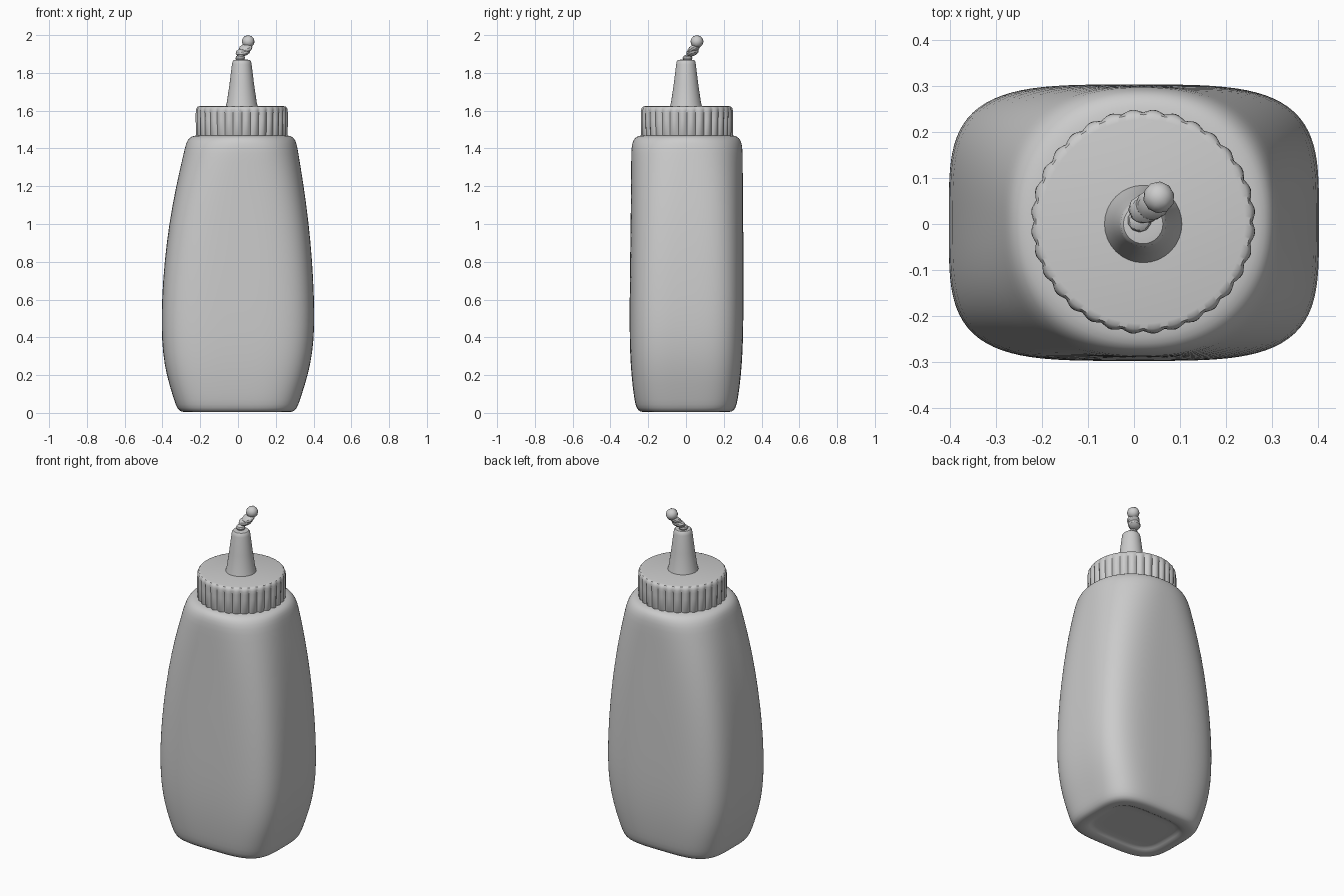
import bpy, bmesh
from math import sin, cos, pi, radians
from mathutils import Matrix, Euler


def finish(name, bm, angle=None):
    bmesh.ops.recalc_face_normals(bm, faces=bm.faces)
    mesh = bpy.data.meshes.new(name)
    bm.to_mesh(mesh)
    bm.free()
    obj = bpy.data.objects.new(name, mesh)
    bpy.context.collection.objects.link(obj)
    if angle:
        bpy.ops.object.select_all(action='DESELECT')
        obj.select_set(True)
        bpy.context.view_layer.objects.active = obj
        bpy.ops.object.shade_smooth_by_angle(angle=radians(angle))
    return obj


def loft(name, rings, segs, point, angle):
    """Skin closed rings; point(ring, angle) gives each vertex."""
    bm = bmesh.new()
    loops = [[bm.verts.new(point(r, 2 * pi * i / segs)) for i in range(segs)] for r in rings]
    for a, b in zip(loops, loops[1:]):
        for i in range(segs):
            j = (i + 1) % segs
            bm.faces.new((a[i], a[j], b[j], b[i]))
    bm.faces.new(loops[0])
    bm.faces.new(loops[-1])
    return finish(name, bm, angle)


# Bottle body: rounded-rectangle sections blending to a near circle at the shoulder
# (z, half width, half depth, squareness, x shift)
body_rings = [
    (0.022, 0.20, 0.150, 4.0, -0.005),
    (0.022, 0.225, 0.170, 4.0, -0.005),
    (0.004, 0.24, 0.185, 4.0, -0.005),
    (0.003, 0.285, 0.232, 3.8, -0.005),
    (0.012, 0.308, 0.254, 3.8, -0.005),
    (0.04, 0.324, 0.268, 3.8, -0.005),
    (0.10, 0.343, 0.278, 3.9, -0.005),
    (0.20, 0.374, 0.290, 4.0, -0.004),
    (0.32, 0.397, 0.298, 4.0, -0.002),
    (0.46, 0.405, 0.301, 4.0, 0.0),
    (0.62, 0.402, 0.301, 3.9, 0.0),
    (0.80, 0.391, 0.300, 3.7, 0.002),
    (1.00, 0.370, 0.298, 3.4, 0.005),
    (1.20, 0.338, 0.296, 3.0, 0.010),
    (1.34, 0.310, 0.295, 2.6, 0.015),
    (1.41, 0.297, 0.294, 2.4, 0.017),
    (1.445, 0.286, 0.284, 2.2, 0.018),
    (1.463, 0.268, 0.268, 2.1, 0.019),
    (1.470, 0.240, 0.240, 2.0, 0.020),
    (1.470, 0.210, 0.210, 2.0, 0.020),
]


def body_point(ring, t):
    z, a, b, n, dx = ring
    c, s = cos(t), sin(t)
    k = (abs(c) ** n + abs(s) ** n) ** (-1 / n)
    return (a * k * c + dx, b * k * s + 0.005 * min(1, z), z)


body = loft("bottle_body", body_rings, 72, body_point, 60)
sub = body.modifiers.new("smooth", 'SUBSURF')
sub.levels = sub.render_levels = 1

# Screw cap: lathe whose radius is scalloped by grip ribs (radius, z, groove depth)
RIBS = 32


def cap_point(ring, t):
    r, z, groove = ring
    r -= groove * (1 - abs(sin(t * RIBS / 2)))
    return (0.02 + r * cos(t), 0.005 + r * sin(t), z)


cap_rings = [
    (0.225, 1.458, 0), (0.238, 1.460, 0.005), (0.244, 1.468, 0.011),
    (0.245, 1.55, 0.011), (0.245, 1.585, 0.010), (0.244, 1.602, 0.006),
    (0.241, 1.613, 0.004), (0.234, 1.621, 0.001), (0.222, 1.624, 0),
]
loft("screw_cap", cap_rings, RIBS * 8, cap_point, 40)

# Tapered nozzle, rounded at the tip
nozzle_rings = [
    (0.086, 1.615), (0.084, 1.626), (0.079, 1.645), (0.065, 1.74),
    (0.052, 1.845), (0.049, 1.860), (0.043, 1.868), (0.030, 1.870),
]
loft("nozzle", nozzle_rings, 32,
     lambda r, t: (0.02 + r[0] * cos(t), r[0] * sin(t), r[1]), 40)

# Squeezed-out sauce: faceted lumps stacked in a leaning squiggle
lumps = [
    ((0.012, 0.008, 1.879), (0.026, 0.026, 0.018), (0, 0, 0)),
    ((0.026, 0.034, 1.910), (0.040, 0.034, 0.021), (15, -15, 20)),
    ((0.040, 0.042, 1.930), (0.038, 0.036, 0.020), (10, -28, 50)),
    ((0.054, 0.058, 1.966), (0.034, 0.035, 0.034), (0, 0, 30)),
]
bm = bmesh.new()
for loc, size, rot in lumps:
    m = (Matrix.Translation(loc) @ Euler([radians(a) for a in rot]).to_matrix().to_4x4()
         @ Matrix.Diagonal((*size, 1)))
    bmesh.ops.create_icosphere(bm, subdivisions=2, radius=1, matrix=m)
finish("sauce_squiggle", bm, 25)
